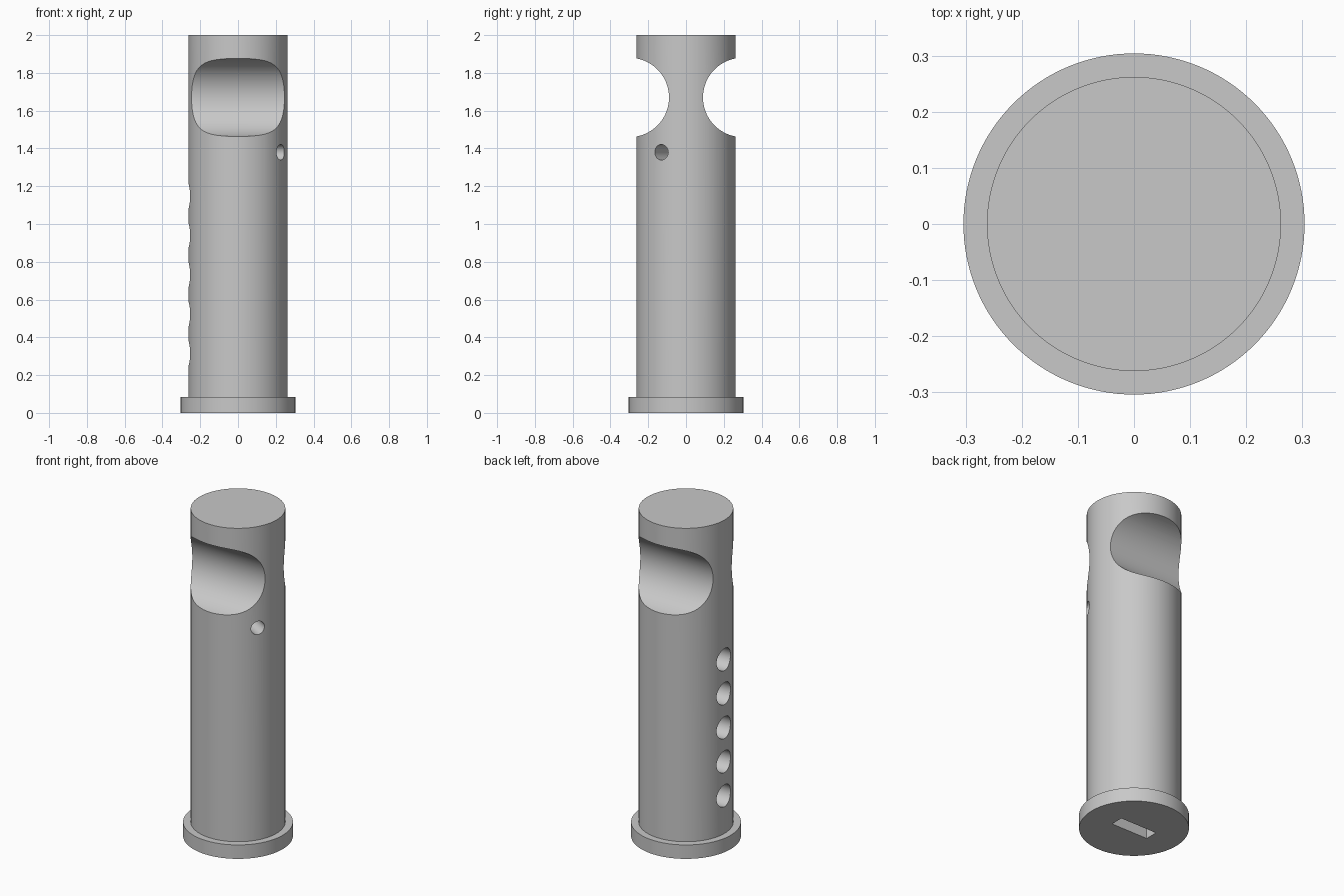
import bpy
from math import radians, cos, sin, pi
from mathutils import Vector

if "Cube" in bpy.data.objects:
    bpy.data.objects.remove(bpy.data.objects["Cube"], do_unlink=True)

BODY_R, FLANGE_R, FLANGE_H, TOP = 0.262, 0.304, 0.085, 2.0

grey = bpy.data.materials.new("plain_grey")
grey.use_nodes = True
grey.diffuse_color = (0.58, 0.58, 0.58, 1)
grey.node_tree.nodes["Principled BSDF"].inputs["Base Color"].default_value = grey.diffuse_color


def cylinder(name, radius, start, end, sides=96):
    """Solid cylinder between two points."""
    start, end = Vector(start), Vector(end)
    axis = end - start
    bpy.ops.mesh.primitive_cylinder_add(
        vertices=sides, radius=radius, depth=axis.length,
        location=(start + end) / 2, rotation=axis.to_track_quat("Z", "Y").to_euler())
    obj = bpy.context.object
    obj.name = name
    obj.data.materials.append(grey)
    return obj


def cut(target, cutter):
    mod = target.modifiers.new(cutter.name, "BOOLEAN")
    mod.operation = "DIFFERENCE"
    mod.solver = "EXACT"
    mod.object = cutter
    bpy.context.view_layer.objects.active = target
    bpy.ops.object.modifier_apply(modifier=mod.name)
    bpy.data.objects.remove(cutter, do_unlink=True)


def blind_hole(name, angle, z, radius, depth):
    """Radial drill at the given heading around the shaft."""
    heading = Vector((cos(angle), sin(angle), 0))
    lift = Vector((0, 0, z))
    return cylinder(name, radius, heading * (BODY_R - depth) + lift,
                    heading * (BODY_R + 0.1) + lift, 48)


# Shaft and foot flange, joined into one solid
shaft = cylinder("shaft", BODY_R, (0, 0, FLANGE_H), (0, 0, TOP), 128)
flange = cylinder("foot_flange", FLANGE_R, (0, 0, 0), (0, 0, FLANGE_H), 128)

# Scooped waist, front and back
for side in (-1, 1):
    y = side * 0.30
    cut(shaft, cylinder("scoop", 0.21, (-0.5, y, 1.67), (0.5, y, 1.67), 128))

# Small pin hole below the waist
cut(shaft, blind_hole("pin_hole", radians(-30), 1.38, 0.041, 0.22))

# Row of five holes up the right side
for i in range(5):
    cut(shaft, blind_hole("side_hole", pi, 0.315 + i * 0.208, 0.067, 0.16))

# Slot in the underside
bpy.ops.mesh.primitive_cube_add(size=1, location=(0, 0, 0))
slot = bpy.context.object
slot.name = "slot"
slot.scale = (0.25, 0.08, 0.16)
slot.data.materials.append(grey)
cut(flange, slot)

# Smooth curved walls, keep rims crisp
for obj in (shaft, flange):
    bpy.ops.object.select_all(action="DESELECT")
    obj.select_set(True)
    bpy.context.view_layer.objects.active = obj
    bpy.ops.object.shade_smooth_by_angle(angle=radians(30))
